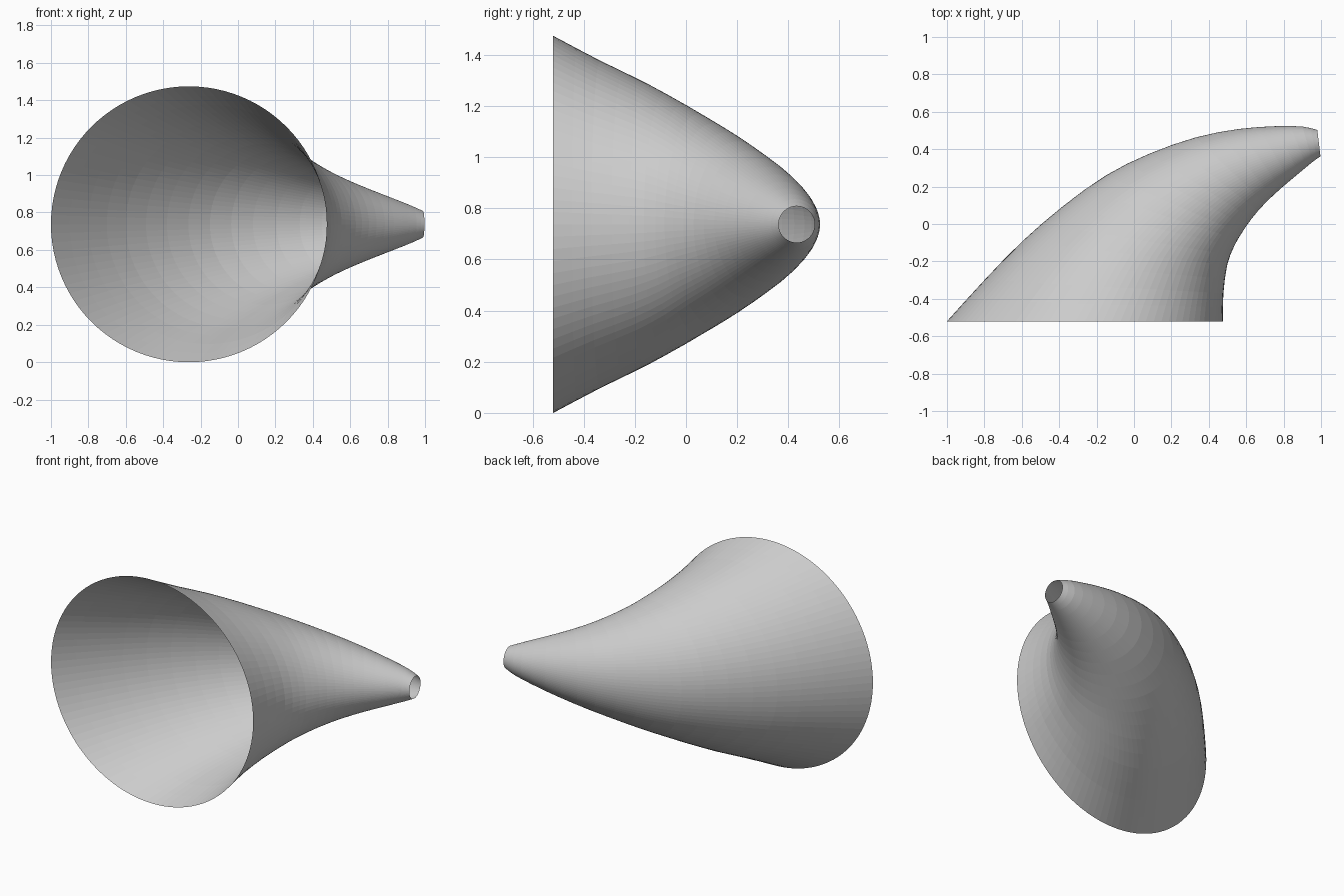
import bpy, bmesh, math
from mathutils import Vector

if "Cube" in bpy.data.objects:
    bpy.data.objects.remove(bpy.data.objects["Cube"])

SEGMENTS = 96
STEPS = 2
Z_MID = 0.737

# Cross-section diameters seen from the top: outer edge (x, y), inner edge (x, y)
SECTIONS = [
    (-1.0, -0.52, 0.475, -0.52),
    (-0.80, -0.30, 0.478, -0.37),
    (-0.60, -0.095, 0.498, -0.22),
    (-0.38, 0.095, 0.535, -0.12),
    (-0.15, 0.26, 0.575, -0.05),
    (0.08, 0.375, 0.63, 0.03),
    (0.33, 0.463, 0.70, 0.11),
    (0.56, 0.508, 0.785, 0.19),
    (0.76, 0.523, 0.88, 0.27),
    (0.90, 0.521, 0.955, 0.332),
    (0.98, 0.503, 0.997, 0.362),
]


def smooth_sections(rows, steps):
    """Catmull-Rom interpolation through the sections."""
    p = [Vector(r) for r in rows]
    p = [2 * p[0] - p[1]] + p + [2 * p[-1] - p[-2]]
    out = []
    for a, b, c, d in zip(p, p[1:], p[2:], p[3:]):
        for i in range(steps):
            t = i / steps
            out.append(0.5 * (2 * b + (c - a) * t + (2 * a - 5 * b + 4 * c - d) * t ** 2
                              + (3 * b - a - 3 * c + d) * t ** 3))
    out.append(p[-2])
    return out


# Curved horn: open tube lofted through tilted circles
bm = bmesh.new()
rings = []
for ox, oy, ix, iy in smooth_sections(SECTIONS, STEPS):
    center = Vector(((ox + ix) / 2, (oy + iy) / 2, Z_MID))
    half = Vector(((ix - ox) / 2, (iy - oy) / 2, 0))
    up = Vector((0, 0, half.length))
    angles = [2 * math.pi * k / SEGMENTS for k in range(SEGMENTS)]
    rings.append([bm.verts.new(center + half * math.cos(a) + up * math.sin(a)) for a in angles])

for lower, upper in zip(rings, rings[1:]):
    for k in range(SEGMENTS):
        n = (k + 1) % SEGMENTS
        bm.faces.new((lower[k], upper[k], upper[n], lower[n]))

# Make the faces point outward
face = bm.faces[:][0]
if face.normal.length == 0:
    bm.normal_update()
if face.normal.dot(face.calc_center_median() - Vector((-0.26, -0.52, Z_MID))) < 0:
    bmesh.ops.reverse_faces(bm, faces=bm.faces[:])

mesh = bpy.data.meshes.new("horn")
bm.to_mesh(mesh)
bm.free()
horn = bpy.data.objects.new("horn", mesh)
bpy.context.collection.objects.link(horn)
